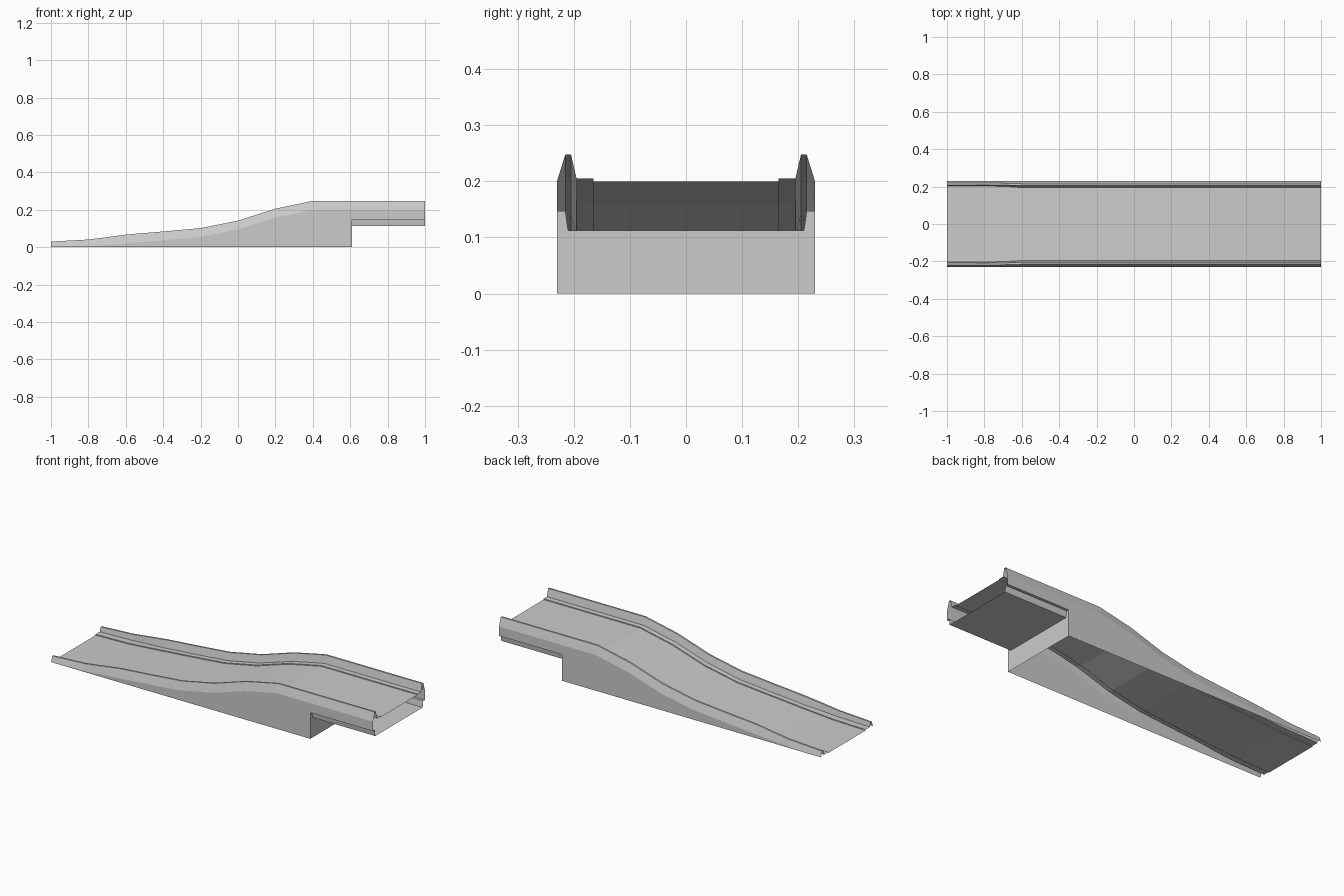
import bpy

if "Cube" in bpy.data.objects:
    bpy.data.objects.remove(bpy.data.objects["Cube"])

# Stations along the ramp: x, deck height, curb height, curb inner y, curb top y
STATIONS = [
    (-1.0, 0.0, 0.030, 0.203, 0.214),
    (-0.8, 0.005, 0.036, 0.203, 0.214),
    (-0.69, 0.013, 0.042, 0.201, 0.213),
    (-0.6, 0.020, 0.047, 0.195, 0.210),
    (-0.57, 0.023, 0.047, 0.195, 0.210),
    (-0.4, 0.037, 0.047, 0.195, 0.210),
    (-0.2, 0.055, 0.047, 0.195, 0.210),
    (0.0, 0.095, 0.047, 0.195, 0.210),
    (0.2, 0.158, 0.048, 0.195, 0.210),
    (0.4, 0.200, 0.048, 0.195, 0.210),
    (0.61, 0.200, 0.048, 0.195, 0.210),
    (1.0, 0.200, 0.048, 0.195, 0.210),
]
HALF = 0.23      # half width
STEP = 0.61      # where the overhanging landing starts
LEDGE = 0.147    # underside of the wall above the landing recess
FLOOR = 0.112    # underside of the landing


def make(name, verts, faces):
    mesh = bpy.data.meshes.new(name)
    mesh.from_pydata(verts, [], faces)
    obj = bpy.data.objects.new(name, mesh)
    bpy.context.collection.objects.link(obj)
    mirror = obj.modifiers.new("both_sides", 'MIRROR')
    mirror.use_axis = (False, True, False)
    return obj


def loft(name, sections):
    """Skin between (x, [(y, z), ...]) sections that share a point count."""
    n = len(sections[0][1])
    verts = [(x, y, z) for x, pts in sections for y, z in pts]
    faces = [(i * n + j, (i + 1) * n + j, (i + 1) * n + j + 1, i * n + j + 1)
             for i in range(len(sections) - 1) for j in range(n - 1)]
    return make(name, verts, faces)


# Driving surface with a thin raised strip beside each curb
loft("deck", [(x, [(0, d), (0.165, d), (0.165, d + 0.005), (inner, d + 0.005)])
              for x, d, h, inner, top in STATIONS])

# Tapered curbs
loft("curbs", [(x, [(inner, d + 0.005), (top - 0.005, d + h),
                    (top + 0.005, d + h), (HALF, d)])
               for x, d, h, inner, top in STATIONS])

# Side walls down to the ground under the slope
loft("side_walls", [(x, [(HALF, d), (HALF, 0)])
                    for x, d, *_ in STATIONS if x <= STEP])

# Landing: short wall, recessed groove and flat underside, open at the end
recess = [(HALF, LEDGE), (0.215, LEDGE), (0.21, FLOOR), (0, FLOOR)]
loft("landing", [(x, [(HALF, 0.2)] + recess) for x in (STEP, 1.0)])

# Upright face below the landing
outline = [(0, 0), (HALF, 0)] + recess
make("step_face", [(STEP, y, z) for y, z in outline], [tuple(range(len(outline)))])
